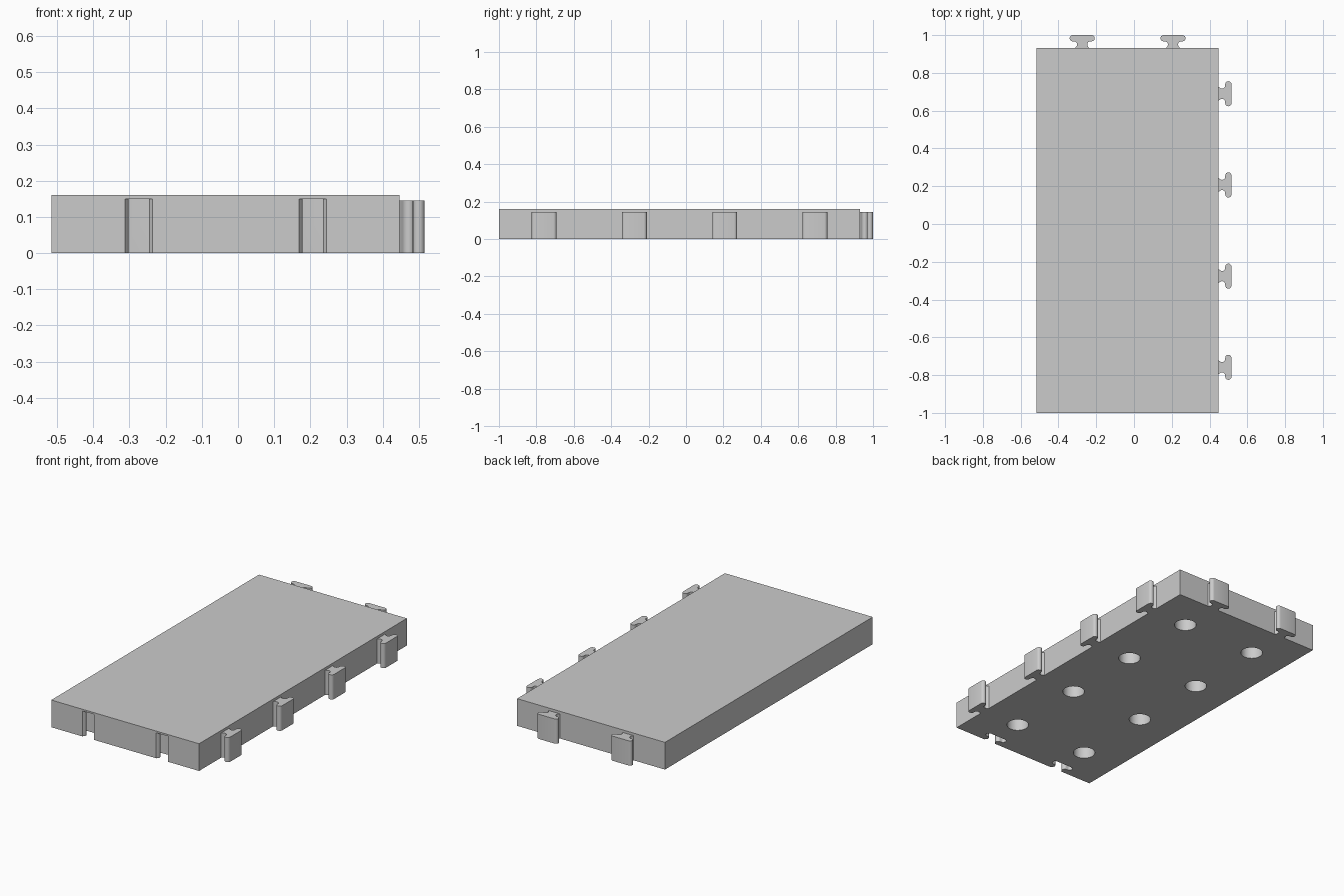
import bpy, bmesh, math
from mathutils import Matrix, Vector

cube = bpy.data.objects.get("Cube")
if cube:
    bpy.data.objects.remove(cube, do_unlink=True)

X0, X1, Y0, Y1 = -0.515, 0.447, -1.0, 0.931
HEIGHT, TAB_H, SOCKET_H, HOLE_H = 0.16, 0.145, 0.15, 0.11
CELL_X, CELL_Y = (X1 - X0) / 2, (Y1 - Y0) / 4
columns = [X0 + CELL_X * (i + 0.5) for i in range(2)]
rows = [Y0 + CELL_Y * (i + 0.5) for i in range(4)]

grey = bpy.data.materials.new("grey plastic")
grey.use_nodes = True
colour = (0.6, 0.6, 0.6, 1)
grey.diffuse_color = colour
grey.node_tree.nodes["Principled BSDF"].inputs["Base Color"].default_value = colour


def arc(cx, cy, r, start, end, steps=8):
    angles = [math.radians(start + (end - start) * i / steps) for i in range(steps + 1)]
    return [(cx + r * math.cos(a), cy + r * math.sin(a)) for a in angles]


def tab_outline():
    """T-shaped connector: flared neck and rounded head, pointing along +y."""
    half = [(0.037, 0)]
    half += arc(0.044, 0.019, 0.017, 230, 90, 10)
    half += arc(0.05, 0.0525, 0.0165, -90, 90)
    return half + [(-x, y) for x, y in reversed(half)]


def extrude(bm, points, z0, z1):
    face = bm.faces.new([bm.verts.new((x, y, z0)) for x, y in points])
    top = bmesh.ops.extrude_face_region(bm, geom=[face])["geom"]
    moved = [v for v in top if isinstance(v, bmesh.types.BMVert)]
    bmesh.ops.translate(bm, verts=moved, vec=(0, 0, z1 - z0))


def finish(name, bm):
    bmesh.ops.recalc_face_normals(bm, faces=bm.faces[:])
    mesh = bpy.data.meshes.new(name)
    bm.to_mesh(mesh)
    bm.free()
    mesh.materials.append(grey)
    obj = bpy.data.objects.new(name, mesh)
    bpy.context.collection.objects.link(obj)
    return obj


def smooth(obj):
    bpy.ops.object.select_all(action="DESELECT")
    obj.select_set(True)
    bpy.context.view_layer.objects.active = obj
    bpy.ops.object.shade_smooth_by_angle(angle=math.radians(35))


# Floor slab
bm = bmesh.new()
extrude(bm, [(X0, Y0), (X1, Y0), (X1, Y1), (X0, Y1)], 0, HEIGHT)
slab = finish("floor_slab", bm)

# Cutter for the front sockets and the round holes underneath
bm = bmesh.new()
for x in columns:
    outline = [(x + u * 1.04, Y0 + v * 1.04) for u, v in tab_outline()]
    mouth = [(outline[-1][0], Y0 - 0.02), (outline[0][0], Y0 - 0.02)]
    extrude(bm, outline + mouth, -0.02, SOCKET_H)
    for y in rows:
        extrude(bm, arc(x, y, 0.06, 0, 360, 32)[:-1], -0.02, HOLE_H)
cutter = finish("socket_cutter", bm)
cutter.hide_render = True

cut = slab.modifiers.new("sockets", "BOOLEAN")
cut.operation, cut.solver, cut.object = "DIFFERENCE", "EXACT", cutter
bpy.context.view_layer.objects.active = slab
bpy.ops.object.modifier_apply(modifier=cut.name)
bpy.data.objects.remove(cutter, do_unlink=True)
smooth(slab)


# Connector tabs on the back and the left side
def add_tab(name, x, y, turn):
    bm = bmesh.new()
    extrude(bm, tab_outline(), 0, TAB_H)
    place = Matrix.Translation(Vector((x, y, 0))) @ Matrix.Rotation(turn, 4, "Z")
    bm.transform(place)
    smooth(finish(name, bm))


for i, x in enumerate(columns):
    add_tab(f"back_tab_{i + 1}", x, Y1, 0)
for i, y in enumerate(rows):
    add_tab(f"left_tab_{i + 1}", X1, y, -math.pi / 2)
